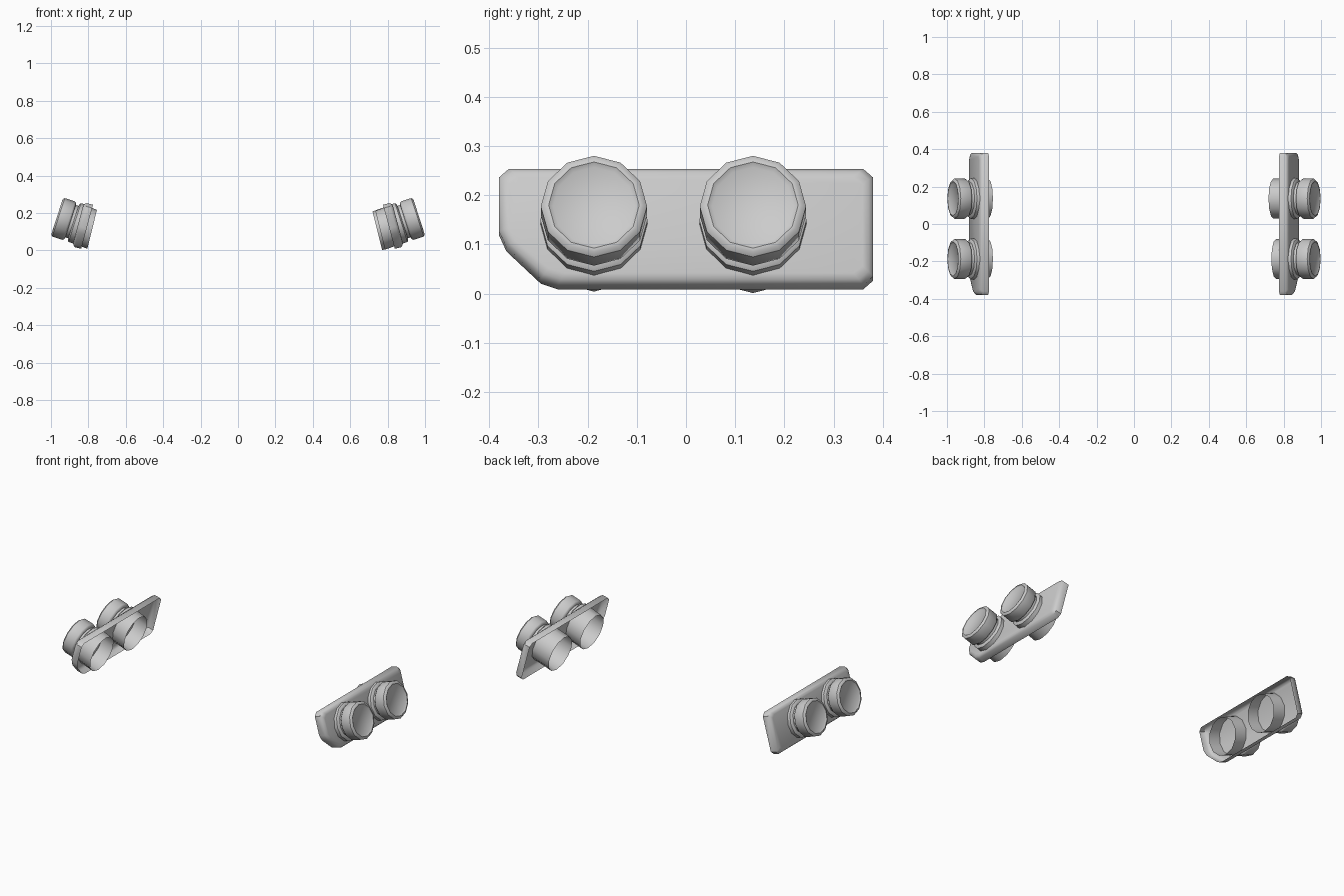
import bpy, bmesh, math
from mathutils import Vector

cube = bpy.data.objects.get("Cube")
if cube:
    bpy.data.objects.remove(cube, do_unlink=True)

grey = bpy.data.materials.new("light_grey")
grey.use_nodes = True
colour = (0.6, 0.6, 0.6, 1)
grey.diffuse_color = colour
grey.node_tree.nodes["Principled BSDF"].inputs["Base Color"].default_value = colour


def frame(tilt):
    """Outward axis and upward direction of a part leaning by tilt degrees."""
    a = math.radians(tilt)
    return Vector((math.cos(a), 0, math.sin(a))), Vector((-math.sin(a), 0, math.cos(a)))


def ring(centre, tilt, radius, sides=12):
    up = frame(tilt)[1]
    angles = [2 * math.pi * i / sides for i in range(sides)]
    return [centre + radius * (Vector((0, math.cos(a), 0)) + up * math.sin(a) / 1)
            for a in angles]


def loft(name, loops, side, cap_first=False):
    """Skin a list of equal loops; side mirrors the part across x."""
    bm = bmesh.new()
    rows = [[bm.verts.new((p.x * side, p.y, p.z)) for p in loop] for loop in loops]
    for a, b in zip(rows, rows[1:]):
        for i in range(len(a)):
            j = (i + 1) % len(a)
            bm.faces.new((a[i], a[j], b[j], b[i]))
    if cap_first:
        bm.faces.new(rows[0])
    bmesh.ops.recalc_face_normals(bm, faces=bm.faces)
    mesh = bpy.data.meshes.new(name)
    bm.to_mesh(mesh)
    bm.free()
    mesh.materials.append(grey)
    obj = bpy.data.objects.new(name, mesh)
    bpy.context.collection.objects.link(obj)
    bpy.ops.object.select_all(action="DESELECT")
    obj.select_set(True)
    bpy.context.view_layer.objects.active = obj
    bpy.ops.object.shade_smooth_by_angle(angle=math.radians(42))


# Plate outline as (y, height) with a cut lower front corner
OUTLINE = [(.36, .122), (.38, .104), (.38, -.104), (.36, -.122), (-.26, -.122),
           (-.295, -.11), (-.365, -.042), (-.38, -.008), (-.38, .104), (-.36, .122)]
PLATE_CENTRE = Vector((.831, 0, .133))
PLATE_TILT = 15


def plate_loop(offset, inset):
    axis, up = frame(PLATE_TILT)
    sy, sv = 1 - inset / .38, 1 - inset / .122
    return [PLATE_CENTRE + axis * offset + Vector((0, y * sy, 0)) + up * (v * sv)
            for y, v in OUTLINE]


# Barrel profile as (depth behind the rim, radius)
BARREL = [(.007, .083), (0, .092), (.001, .1), (.009, .108), (.066, .108),
          (.075, .101), (.077, .091), (.092, .091), (.093, .1), (.1, .109), (.13, .109)]
BARREL_TILT = 18

# Mouth centre (x, z) of the rear sleeve, by side and position
SLEEVES = {(1, "front"): (.76, .108), (1, "back"): (.745, .105),
           (-1, "front"): (.78, .113), (-1, "back"): (.78, .113)}

for side, side_name in ((1, "left"), (-1, "right")):
    # Mounting plate, open on the inner side
    loft(side_name + "_plate",
         [plate_loop(.025, .021), plate_loop(.021, .009), plate_loop(.01, 0),
          plate_loop(-.025, 0)], side, True)
    for place, y in (("front", -.187), ("back", .136)):
        name = side_name + "_" + place
        axis = frame(BARREL_TILT)[0]
        rim = Vector((.968, y, .18))
        # Outer barrel with recessed end, groove and collar
        loft(name + "_barrel",
             [ring(rim - axis * t, BARREL_TILT, r) for t, r in BARREL], side, True)
        # Open sleeve on the inner side
        x, z = SLEEVES[side, place]
        loft(name + "_sleeve",
             [ring(rim - axis * .122, BARREL_TILT, .107),
              ring(Vector((x, y, z)), 14, .107)], side)
